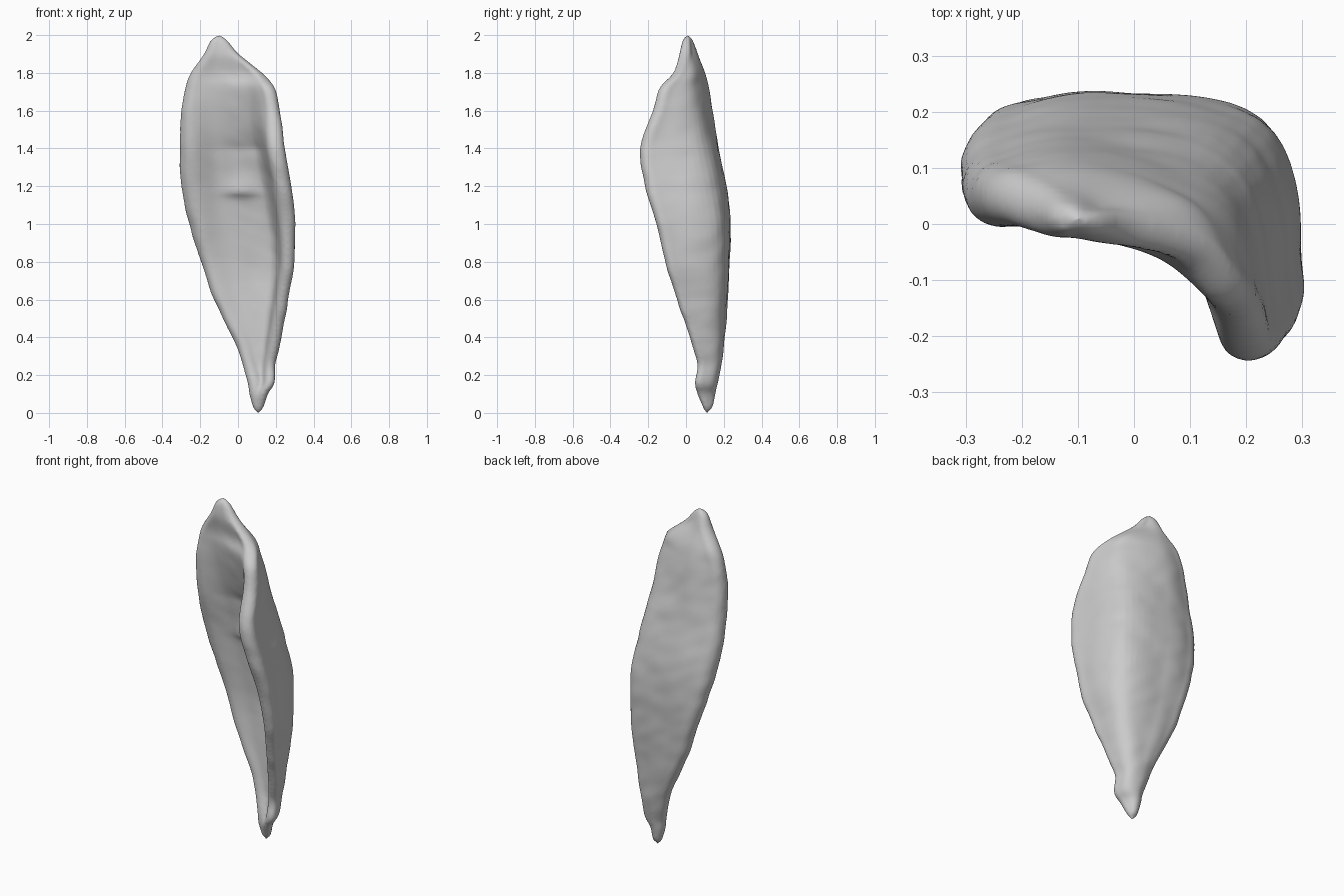
import bpy
import bmesh
import math
from mathutils import Vector, noise

default_cube = bpy.data.objects.get("Cube")
if default_cube:
    bpy.data.objects.remove(default_cube, do_unlink=True)

# Each section: height, left x, right x, front y, back y, left rim y, half thickness
SECTIONS = [Vector(row) for row in (
    (0, .10, .11, .105, .12, .115, .004),
    (.03, .08, .135, .09, .14, .115, .02),
    (.1, .06, .16, .06, .155, .115, .03),
    (.16, .05, .195, .045, .17, .12, .032),
    (.26, .02, .2, .06, .19, .14, .032),
    (.4, -.03, .228, .02, .205, .155, .034),
    (.6, -.13, .268, -.05, .22, .17, .036),
    (.8, -.195, .298, -.11, .23, .175, .04),
    (1, -.258, .305, -.16, .233, .155, .049),
    (1.2, -.298, .285, -.22, .213, .125, .053),
    (1.4, -.308, .247, -.245, .172, .08, .052),
    (1.6, -.303, .222, -.175, .14, .055, .047),
    (1.72, -.28, .192, -.14, .12, .05, .043),
    (1.8, -.25, .13, -.07, .1, .045, .04),
    (1.9, -.18, .005, -.035, .057, .02, .034),
    (1.97, -.145, -.055, -.015, .035, .01, .021),
    (2, -.105, -.095, .005, .015, .01, .004),
)]
RINGS = 180
STEPS = 28
CAP_STEPS = 8
RIM_SCALE = 1.28
TIP_SCALE = 0.9


def spline(points, t):
    """Smooth curve through all points, with t from 0 to 1."""
    last = len(points) - 1
    i = min(int(t * last), last - 1)
    u = t * last - i
    p1, p2 = points[i], points[i + 1]
    p0 = points[i - 1] if i > 0 else 2 * p1 - p2
    p3 = points[i + 2] if i + 2 <= last else 2 * p2 - p1
    return p1 + 0.5 * u * ((p2 - p0) + u * (
        (2 * p0 - 5 * p1 + 4 * p2 - p3) + u * (3 * (p1 - p2) + p3 - p0)))


def section_outline(z, left, right, front, back, rim_y, half):
    """Rounded outline of the folded blade; the fold opens towards the top."""
    opening = min(max((z - 1.4) / 0.35, 0), 1)
    chamfer = (back - front) * (0.13 + 0.13 * opening)
    rim_half, tip_half = half * RIM_SCALE, half * TIP_SCALE
    corner = Vector((right - half - chamfer, back - half - chamfer))
    rim = Vector((left + rim_half, rim_y))
    middle = Vector((rim.x + (corner.x - rim.x) * 0.38, back - half * 1.15))
    tip = Vector((right - tip_half, front + tip_half))
    path = [rim, middle, corner, tip]
    centres = [spline(path, k / STEPS) for k in range(STEPS + 1)]
    normals = []
    for k in range(STEPS + 1):
        along = centres[min(k + 1, STEPS)] - centres[max(k - 1, 0)]
        width = rim_half + (tip_half - rim_half) * k / STEPS
        normals.append(Vector((-along.y, along.x)).normalized() * width)

    def rounded_end(centre, normal):
        along = Vector((normal.y, -normal.x))
        for k in range(1, CAP_STEPS):
            angle = math.pi * k / CAP_STEPS
            yield centre + normal * math.cos(angle) + along * math.sin(angle)

    outer = [c + n for c, n in zip(centres, normals)]
    inner = [c - n for c, n in zip(centres, normals)]
    # The hollow grows shallow towards both ends of the blade
    fill = 0.6 * opening + 0.4 * max(0, 1 - z / 0.7)
    start, end = inner[0], inner[-1]
    inner = [p.lerp(start.lerp(end, k / STEPS), fill)
             for k, p in enumerate(inner)]
    return (outer + list(rounded_end(centres[-1], normals[-1]))
            + inner[::-1] + list(rounded_end(centres[0], -normals[0])))


def wrinkle(point):
    """Uneven dried surface with slanting folds."""
    broad = noise.noise(Vector((point.x * 6, point.y * 6, point.z * 5)))
    fine = noise.noise(Vector((point.x * 9, point.y * 9,
                               (point.z + point.x * 0.4) * 13)))
    fade = min(1, point.z * 4, (2 - point.z) * 4)
    return fade * (0.006 * broad + 0.004 * fine)


# Loft the blade upwards through its sections
bm = bmesh.new()
rings = []
for r in range(RINGS + 1):
    z, *shape = spline(SECTIONS, r / RINGS)
    outline = section_outline(z, *shape)
    centre = sum(outline, Vector((0, 0))) / len(outline)
    ring = []
    for k, flat in enumerate(outline):
        point = Vector((flat.x, flat.y, z))
        outward = (flat - centre).normalized() * wrinkle(point)
        point.x += outward.x
        point.y += outward.y
        # Small overhanging fold on the inner face
        if STEPS + CAP_STEPS <= k <= 2 * STEPS + CAP_STEPS:
            spread = 0.07 if z > 1.17 else 0.025
            point.y -= 0.022 * math.exp(-((point.x - 0.02) / 0.09) ** 2
                                        - ((z - 1.17) / spread) ** 2)
        ring.append(bm.verts.new(point))
    rings.append(ring)

count = len(rings[0])
for low, high in zip(rings, rings[1:]):
    for k in range(count):
        n = (k + 1) % count
        bm.faces.new((low[k], low[n], high[n], high[k]))
bm.faces.new(rings[0][::-1])
bm.faces.new(rings[-1])
bmesh.ops.recalc_face_normals(bm, faces=bm.faces)
mesh = bpy.data.meshes.new("folded_leaf")
bm.to_mesh(mesh)
bm.free()

leaf = bpy.data.objects.new("folded_leaf", mesh)
bpy.context.collection.objects.link(leaf)

# Plain grey surface
grey = bpy.data.materials.new("plain_grey")
grey.use_nodes = True
colour = (0.6, 0.6, 0.6, 1)
grey.diffuse_color = colour
grey.node_tree.nodes["Principled BSDF"].inputs["Base Color"].default_value = colour
mesh.materials.append(grey)

# Merge tight folds into one skin and soften it
remesh = leaf.modifiers.new("merge_folds", "REMESH")
remesh.mode = "VOXEL"
remesh.voxel_size = 0.009
remesh.use_smooth_shade = True
soften = leaf.modifiers.new("soften", "SMOOTH")
soften.factor = 0.5
soften.iterations = 4
for face in mesh.polygons:
    face.use_smooth = True
